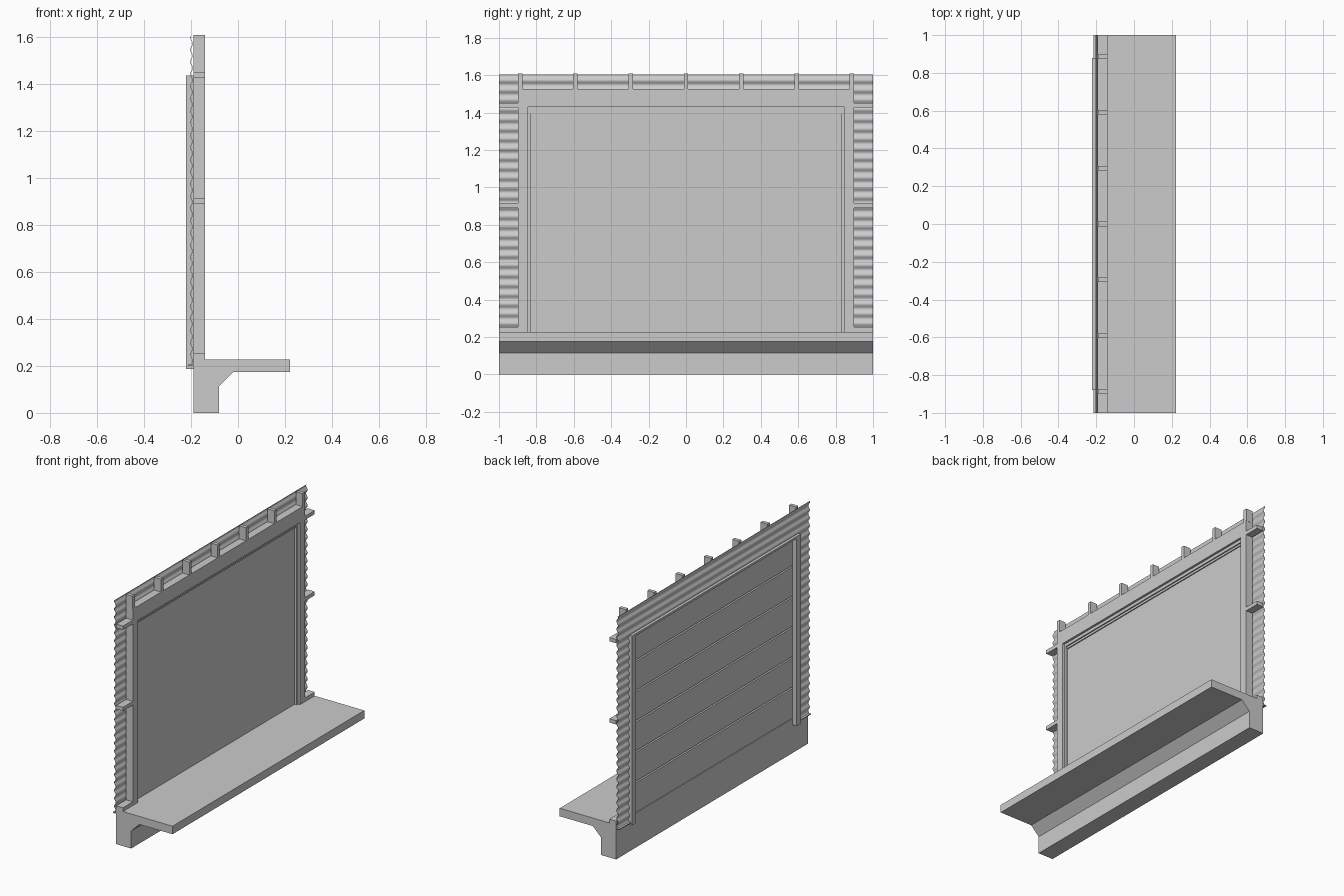
import bpy, bmesh, math

cube = bpy.data.objects.get("Cube")
if cube:
    bpy.data.objects.remove(cube, do_unlink=True)

grey = bpy.data.materials.new("light_grey")
grey.use_nodes = True
COLOR = (0.6, 0.6, 0.6, 1)
grey.diffuse_color = COLOR
grey.node_tree.nodes["Principled BSDF"].inputs["Base Color"].default_value = COLOR


def extrude(name, profile, y0, y1):
    """Solid with an x-z profile swept along y."""
    bm = bmesh.new()
    face = bm.faces.new([bm.verts.new((x, y0, z)) for x, z in profile])
    swept = bmesh.ops.extrude_face_region(bm, geom=[face])["geom"]
    verts = [v for v in swept if isinstance(v, bmesh.types.BMVert)]
    bmesh.ops.translate(bm, verts=verts, vec=(0, y1 - y0, 0))
    bmesh.ops.recalc_face_normals(bm, faces=bm.faces)
    mesh = bpy.data.meshes.new(name)
    bm.to_mesh(mesh)
    bm.free()
    mesh.materials.append(grey)
    obj = bpy.data.objects.new(name, mesh)
    bpy.context.collection.objects.link(obj)
    return obj


def box(name, x0, x1, y0, y1, z0, z1):
    return extrude(name, [(x0, z0), (x1, z0), (x1, z1), (x0, z1)], y0, y1)


def sheet(name, y0, y1, z0, z1):
    """Corrugated sheet with horizontal ribs, kept in phase by height."""
    pitch, mid, amp, half = 0.052, -0.198, 0.006, 0.001
    steps = round((z1 - z0) / pitch * 8)
    zs = [z0 + (z1 - z0) * i / steps for i in range(steps + 1)]
    wave = [(mid + amp * math.sin(math.tau * z / pitch), z) for z in zs]
    outline = [(x - half, z) for x, z in wave]
    outline += [(x + half, z) for x, z in reversed(wave)]
    obj = extrude(name, outline, y0, y1)
    bpy.ops.object.select_all(action="DESELECT")
    obj.select_set(True)
    bpy.context.view_layer.objects.active = obj
    bpy.ops.object.shade_smooth_by_angle(angle=math.radians(50))


# Heights and wall planes
FLOOR, HEAD, PLATE, TOP = 0.228, 1.43, 1.525, 1.61
BACK, FRONT = -0.19, -0.14
OPEN, POST = 0.845, 0.897

# Foundation wall with haunch and floor slab
extrude("foundation_slab", [(BACK, 0), (-0.08, 0), (-0.08, 0.115), (-0.02, 0.175),
                            (0.222, 0.175), (0.222, FLOOR), (BACK, FLOOR)], -1, 1)

# Framing: header, top studs, jamb posts and side girts
box("header", BACK, FRONT, -OPEN, OPEN, HEAD, PLATE)
for i in range(-3, 4):
    y = i * 0.2955
    box("top_stud", BACK, FRONT, y - 0.012, y + 0.012, PLATE, TOP)

for side, s in (("left", 1), ("right", -1)):
    def side_box(name, x0, x1, a, b, z0, z1):
        y0, y1 = sorted((s * a, s * b))
        return box(f"{name}_{side}", x0, x1, y0, y1, z0, z1)

    side_box("jamb_post", BACK, FRONT, OPEN, POST, FLOOR, PLATE)
    for z in (FLOOR, 0.891, 1.427):
        side_box("girt", BACK, FRONT, POST, 1, z, z + 0.025)
    # Side cladding, opening trim, base trim and door stop
    sheet(f"cladding_{side}", *sorted((s * OPEN, s)), 0.205, 1.605)
    side_box("jamb_trim", -0.222, BACK, 0.838, 0.88, 0.187, HEAD)
    side_box("base_trim", -0.214, BACK, 0.88, 1, 0.2, 0.206)
    side_box("door_stop", -0.17, -0.155, 0.832, OPEN, FLOOR, HEAD)

# Cladding and trim over the opening
sheet("cladding_head", -OPEN, OPEN, HEAD, 1.605)
box("head_trim", -0.222, BACK, -0.88, 0.88, HEAD - 0.006, HEAD + 0.008)
box("head_stop", -0.17, -0.155, -OPEN, OPEN, 1.41, HEAD)
box("head_seal", -0.17, -0.163, -0.832, 0.832, 1.396, 1.41)

# Sectional door with a groove between panels on the outer face
PANELS, OUT, IN, GROOVE = 6, -0.186, -0.17, 0.005
height = (HEAD - FLOOR) / PANELS
door = [(IN, HEAD), (IN, FLOOR), (OUT, FLOOR)]
for i in range(1, PANELS):
    z = FLOOR + i * height
    door += [(OUT, z - GROOVE), (OUT + 0.008, z), (OUT, z + GROOVE)]
door.append((OUT, HEAD))
extrude("sectional_door", door, -OPEN, OPEN)
